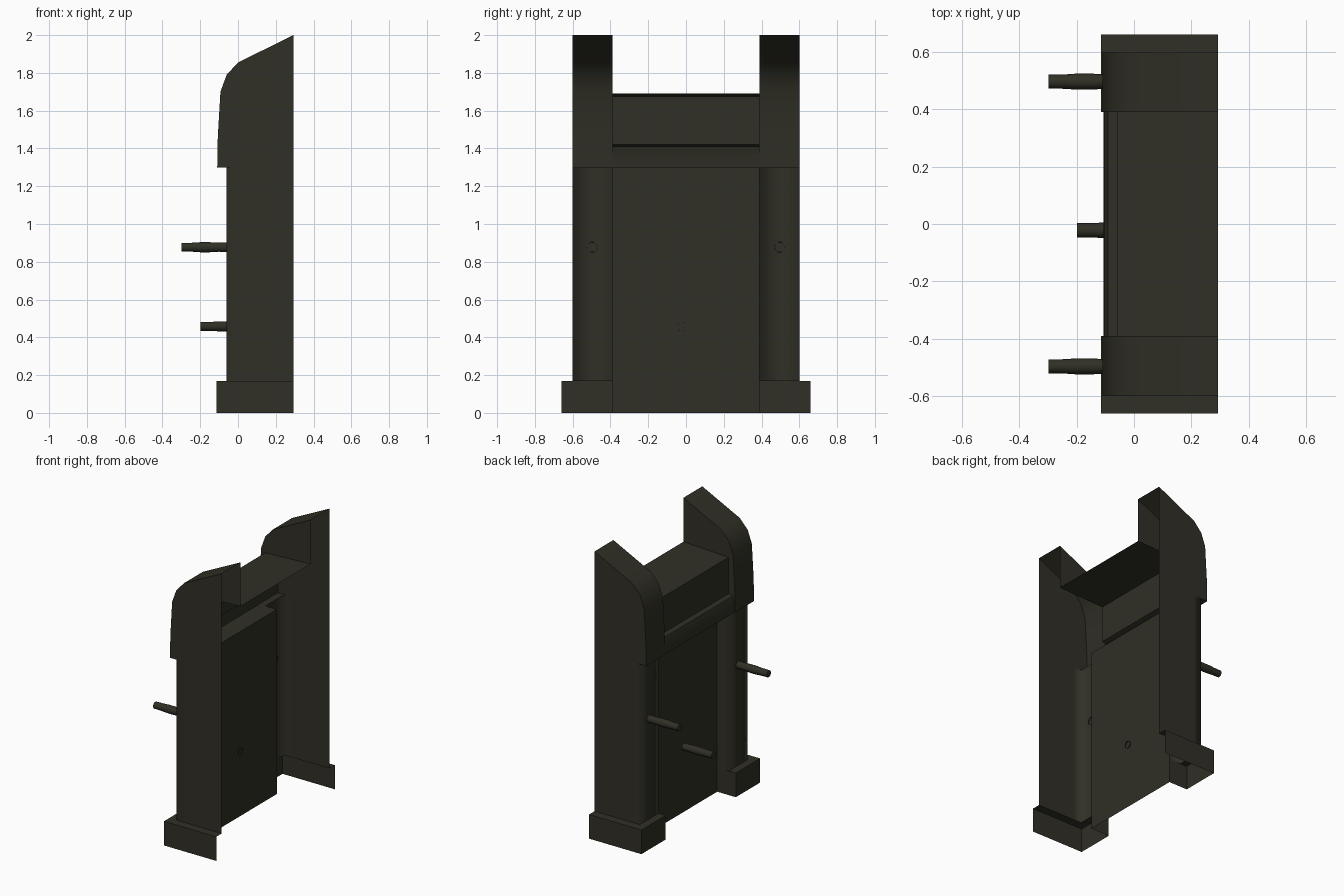
import bpy, bmesh, math
from mathutils import Vector, Matrix

if "Cube" in bpy.data.objects:
    bpy.data.objects.remove(bpy.data.objects["Cube"])

paint = bpy.data.materials.new("dark_olive")
paint.diffuse_color = (0.030, 0.029, 0.019, 1)
paint.use_nodes = True
paint.node_tree.nodes["Principled BSDF"].inputs["Base Color"].default_value = paint.diffuse_color

BACK, PANEL, COL = 0.293, 0.03, -0.06      # key x positions
IN, OUT, FOOT = 0.39, 0.60, 0.66           # key y positions


def sheet(bm, pts, place, a, b):
    """Sweep an open 2D path between two levels as a single-sided sheet."""
    lo = [bm.verts.new(place(p, a)) for p in pts]
    hi = [bm.verts.new(place(p, b)) for p in pts]
    for i in range(len(pts) - 1):
        bm.faces.new((lo[i], lo[i + 1], hi[i + 1], hi[i]))


def plate(bm, pts, place, level):
    bm.faces.new([bm.verts.new(place(p, level)) for p in pts])


def plan(p, z):      # path drawn in x, y
    return (p[0], p[1], z)


def side(p, y):      # path drawn in x, z
    return (p[0], y, p[1])


def finish(name, bm, outward, mirror=False, angle=30):
    bmesh.ops.remove_doubles(bm, verts=bm.verts, dist=1e-5)
    bmesh.ops.recalc_face_normals(bm, faces=bm.faces)
    total = sum((f.normal * f.calc_area() for f in bm.faces), Vector())
    if total.dot(Vector(outward)) < 0:
        bmesh.ops.reverse_faces(bm, faces=bm.faces)
    me = bpy.data.meshes.new(name)
    bm.to_mesh(me)
    bm.free()
    me.materials.append(paint)
    ob = bpy.data.objects.new(name, me)
    bpy.context.collection.objects.link(ob)
    if mirror:
        m = ob.modifiers.new("mirror", 'MIRROR')
        m.use_axis = (False, True, False)
        m.use_mirror_merge = False
    bpy.ops.object.select_all(action='DESELECT')
    ob.select_set(True)
    bpy.context.view_layer.objects.active = ob
    bpy.ops.object.shade_smooth_by_angle(angle=math.radians(angle))
    return ob


# Columns: open at the back, softly shaded corners
bm = bmesh.new()
sheet(bm, [(BACK, OUT), (0, OUT), (COL, OUT), (COL, IN), (PANEL, IN)], plan, 0.17, 1.30)
finish("column", bm, (-1, 0.5, 0), True, 100)

# Feet: skirt and top ledge around each column
bm = bmesh.new()
sheet(bm, [(BACK, FOOT), (-0.115, FOOT), (-0.115, IN), (PANEL, IN)], plan, 0, 0.17)
plate(bm, [(BACK, FOOT), (-0.115, FOOT), (-0.115, IN), (COL, IN), (COL, OUT), (BACK, OUT)], plan, 0.17)
finish("foot", bm, (-1, 0.3, 1), True)

# Profiles of the cap and of the cross beam
cap = [(BACK, 2.0), (0, 1.855), (-0.06, 1.79), (-0.093, 1.70), (-0.107, 1.46), (-0.11, 1.30)]
beam = [(BACK, 1.69), (COL, 1.675), (COL, 1.42), (-0.09, 1.41), (-0.104, 1.37), (-0.107, 1.30)]

# Caps: curved front, outer cheek, inner cheek down to the beam
bm = bmesh.new()
sheet(bm, cap + [(COL, 1.30)], side, IN, OUT)
plate(bm, cap + [(BACK, 1.30)], side, OUT)
plate(bm, cap + beam[::-1], side, IN)
finish("cap", bm, (-1, 0, 0.5), True)

# Cross beam with a front lip, its underside meeting the panel
bm = bmesh.new()
sheet(bm, beam + [(PANEL, 1.30)], side, -IN, IN)
finish("cross_beam", bm, (-1, 0, 0.5), False, 50)

# Recessed centre panel
bm = bmesh.new()
sheet(bm, [(PANEL, 0), (PANEL, 1.30)], side, -IN, IN)
finish("centre_panel", bm, (-1, 0, 0))


# Pegs: slightly swollen rods pointing forward, closed at the tip
def peg(name, y, z, rings, sides=10):
    bm = bmesh.new()
    loops = []
    for x, r in rings:
        loops.append([bm.verts.new((x, y + r * math.cos(2 * math.pi * k / sides),
                                    z + r * math.sin(2 * math.pi * k / sides)))
                      for k in range(sides)])
    for a, b in zip(loops, loops[1:]):
        for k in range(sides):
            j = (k + 1) % sides
            bm.faces.new((a[k], a[j], b[j], b[k]))
    bm.faces.new(loops[0])
    finish(name, bm, (-1, 0, 0), False, 40)


for s in (-1, 1):
    peg("upper_peg", s * 0.496, 0.877, [(-0.298, 0.024), (-0.24, 0.025), (-0.20, 0.028),
                                        (-0.15, 0.028), (-0.10, 0.025), (-0.055, 0.028)])
peg("centre_peg", -0.022, 0.458, [(-0.198, 0.025), (-0.14, 0.025), (-0.10, 0.028),
                                  (-0.05, 0.028), (0.0, 0.025), (PANEL + 0.006, 0.026)])
